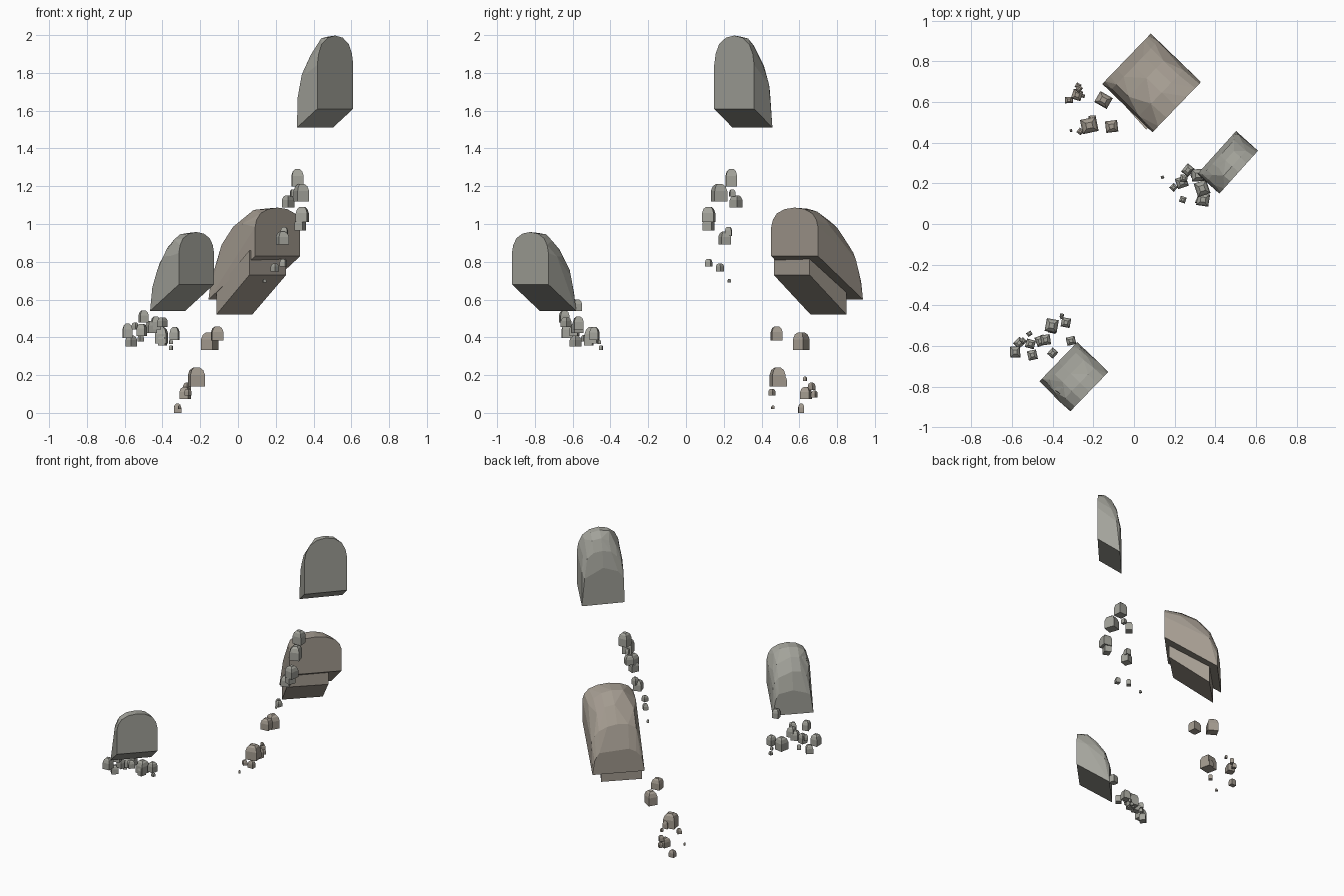
import bpy, bmesh, math, random
from mathutils import Vector

if "Cube" in bpy.data.objects:
    bpy.data.objects.remove(bpy.data.objects["Cube"])

random.seed(4)


def material(name, rgb):
    m = bpy.data.materials.new(name)
    m.diffuse_color = (*rgb, 1)
    m.use_nodes = True
    m.node_tree.nodes["Principled BSDF"].inputs["Base Color"].default_value = m.diffuse_color
    return m


grey = material("grey_stone", (0.37, 0.37, 0.33))
brown = material("brown_stone", (0.37, 0.33, 0.28))


def hull(name, points, mat, angle=7):
    """Flat-faceted stone from the convex hull of a point cloud."""
    bm = bmesh.new()
    for p in points:
        bm.verts.new(p)
    res = bmesh.ops.convex_hull(bm, input=bm.verts[:])
    loose = [v for v in bm.verts if not v.link_faces]
    bmesh.ops.delete(bm, geom=loose, context='VERTS')
    bmesh.ops.dissolve_limit(bm, angle_limit=math.radians(angle),
                             verts=bm.verts[:], edges=bm.edges[:])
    bmesh.ops.recalc_face_normals(bm, faces=bm.faces[:])
    me = bpy.data.meshes.new(name)
    bm.to_mesh(me)
    bm.free()
    ob = bpy.data.objects.new(name, me)
    bpy.context.collection.objects.link(ob)
    me.materials.append(mat)
    return ob


ARCH = [(1, 0), (1, .6), (.93, .75), (.76, .88), (.42, .97), (0, 1)]
SECTIONS = [(0, 0.01, 1), (.3, .03, 1), (.6, .2, .98), (.85, .52, .96), (1, 1, .95)]


def boulder(name, front, heading, half, depth, height, drop, back, mat):
    """Arched flat face at the front, dome falling away behind, sloping base."""
    u = Vector((math.cos(heading), math.sin(heading), 0))
    v = Vector((-u.y, u.x, 0))
    pts = []
    for b, fall, w in SECTIONS:
        base = -drop * b
        top = height - (height - back) * fall
        for a, h in ARCH:
            for s in (-1, 1):
                j = 0 if h in (0, 1) or b == 0 else random.uniform(-.012, .004)
                k = 1 if h == 0 else w
                pts.append(Vector(front) + u * s * (a * half * k + j) + v * depth * b
                           + Vector((0, 0, base + (top - base) * h + j)))
    return hull(name, pts, mat)


# Floating boulders
boulder("high_boulder", (.515, .255, 1.61), math.radians(48), .142, .145, .39, .10, .16, grey)
boulder("low_boulder", (-.22, -.825, .68), math.radians(46), .134, .212, .28, .14, .03, grey)
boulder("low_boulder_lump", (-.265, -.85, .70), math.radians(46), .075, .16, .24, .11, .06, grey)
boulder("large_boulder", (.21, .575, .83), math.radians(46), .172, .343, .26, .23, -.06, brown)


# Inset ledge under the large boulder
ledge = []
for x, y, z in [(.06, .465, .73), (.255, .655, .73), (-.115, .66, .52), (.075, .85, .52)]:
    ledge += [(x, y, z), (x, y, z + .13)]
hull("large_boulder_ledge", ledge, brown)


def pebble(name, x, y, z, size, mat):
    """Small upright block with a rounded top."""
    turn = random.uniform(0, math.pi / 2)
    rx, ry = size * random.uniform(.38, .47), size * random.uniform(.36, .45)
    pts = []
    for h, r in [(0, 1), (.6, 1), (.87, .78), (1, .4)]:
        for sx, sy in [(1, 1), (-1, 1), (-1, -1), (1, -1)]:
            px, py = sx * rx * r, sy * ry * r
            pts.append((x + px * math.cos(turn) - py * math.sin(turn),
                        y + px * math.sin(turn) + py * math.cos(turn),
                        max(0, z - size * .58) + h * size * 1.16))
    hull(name, pts, mat)


# Trails of fragments falling from each boulder: x, y, z, size
high_trail = [
    (.315, .24, 1.245, .078), (.335, .175, 1.165, .08), (.29, .245, 1.165, .032),
    (.265, .265, 1.12, .055), (.34, .12, 1.05, .07), (.33, .12, 1.0, .06),
    (.235, .205, .925, .06), (.245, .225, .96, .042), (.24, .12, .795, .035),
    (.195, .18, .77, .036), (.14, .23, .70, .016)]
large_trail = [
    (-.11, .48, .42, .064), (-.15, .61, .38, .08), (-.22, .485, .19, .085),
    (-.205, .515, .165, .045), (-.265, .455, .11, .03), (-.31, .46, .03, .016),
    (-.32, .61, .024, .042), (-.28, .635, .105, .055), (-.27, .665, .14, .034),
    (-.275, .68, .1, .03), (-.25, .63, .18, .02)]
low_trail = [
    (-.585, -.63, .435, .065), (-.565, -.585, .38, .05), (-.5, -.645, .51, .055),
    (-.545, -.575, .46, .032), (-.51, -.59, .44, .055), (-.515, -.54, .395, .028),
    (-.46, -.575, .455, .055), (-.435, -.57, .475, .06), (-.405, -.5, .41, .075),
    (-.4, -.515, .385, .05), (-.335, -.485, .42, .058), (-.355, -.45, .345, .022),
    (-.355, -.46, .375, .02), (-.31, -.575, .57, .052), (-.4, -.635, .48, .045)]
for label, trail, mat in (("high", high_trail, grey), ("large", large_trail, brown),
                          ("low", low_trail, grey)):
    for i, (x, y, z, s) in enumerate(trail):
        pebble(f"{label}_fragment_{i + 1}", x, y, z, s, mat)
